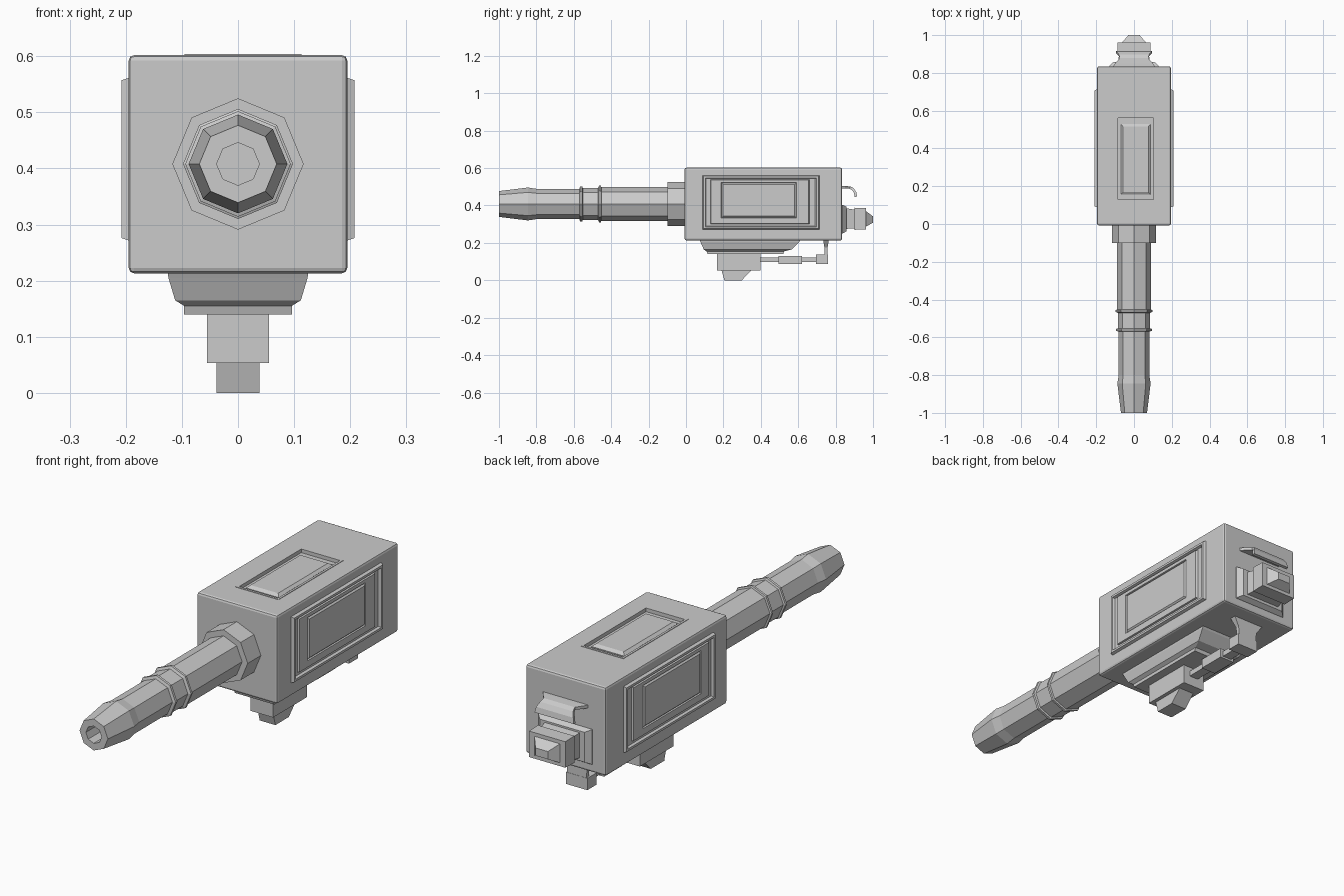
import bpy, bmesh, math


def loft(name, rings):
    """Skin a list of equal-length rings and cap both ends."""
    bm = bmesh.new()
    vs = [[bm.verts.new(p) for p in r] for r in rings]
    n = len(rings[0])
    for a, b in zip(vs, vs[1:]):
        for i in range(n):
            j = (i + 1) % n
            bm.faces.new((a[i], a[j], b[j], b[i]))
    bm.faces.new(vs[0])
    bm.faces.new(vs[-1])
    bmesh.ops.recalc_face_normals(bm, faces=bm.faces)
    me = bpy.data.meshes.new(name)
    bm.to_mesh(me)
    bm.free()
    ob = bpy.data.objects.new(name, me)
    bpy.context.collection.objects.link(ob)
    return ob


def stack(name, axis, levels):
    """Rectangles (position, u0, u1, v0, v1) stacked along an axis."""
    rings = []
    for d, u0, u1, v0, v1 in levels:
        ring = []
        for u, v in ((u0, v0), (u1, v0), (u1, v1), (u0, v1)):
            ring.append({'x': (d, u, v), 'y': (u, d, v), 'z': (u, v, d)}[axis])
        rings.append(ring)
    return loft(name, rings)


def box(name, hx, y0, y1, z0, z1):
    return stack(name, 'z', [(z0, -hx, hx, y0, y1), (z1, -hx, hx, y0, y1)])


def cut(ob, cutter):
    m = ob.modifiers.new("Cut", 'BOOLEAN')
    m.operation = 'DIFFERENCE'
    m.solver = 'EXACT'
    m.object = cutter
    cutter.hide_render = True
    cutter.hide_set(True)


# Main housing with softened edges and a recess in the top
body = box("housing", 0.195, -0.008, 0.835, 0.213, 0.602)
bev = body.modifiers.new("Bevel", 'BEVEL')
bev.width = 0.01
bev.segments = 2
cut(body, stack("top_recess_cutter", 'z', [
    (0.588, -0.085, 0.103, 0.13, 0.56), (0.65, -0.085, 0.103, 0.13, 0.56)]))

# Top cover: thin rim and a raised inner panel
stack("top_panel", 'z', [
    (0.58, -0.07, 0.088, 0.155, 0.53), (0.592, -0.07, 0.088, 0.155, 0.53),
    (0.602, -0.058, 0.076, 0.17, 0.515)])
for x0, x1, y0, y1 in ((-0.095, -0.085, 0.12, 0.57), (0.103, 0.113, 0.12, 0.57),
                       (-0.085, 0.103, 0.12, 0.13), (-0.085, 0.103, 0.56, 0.57)):
    stack("top_rim", 'z', [(0.595, x0, x1, y0, y1), (0.604, x0, x1, y0, y1)])

# Side panels: raised frame, sunken band, raised centre
for side, s in (("right", 1), ("left", -1)):
    stack(side + "_side_panel", 'x', [
        (s * 0.19, 0.087, 0.715, 0.270, 0.563),
        (s * 0.208, 0.093, 0.708, 0.276, 0.557),
        (s * 0.208, 0.103, 0.698, 0.286, 0.547),
        (s * 0.197, 0.108, 0.690, 0.290, 0.543),
        (s * 0.197, 0.132, 0.660, 0.302, 0.545 - 0.006),
        (s * 0.205, 0.134, 0.656, 0.304, 0.537),
        (s * 0.205, 0.188, 0.592, 0.333, 0.522),
        (s * 0.199, 0.190, 0.590, 0.335, 0.520),
        (s * 0.207, 0.199, 0.580, 0.343, 0.512)])

# Eight-sided barrel with collar, two rings, flared muzzle and bore
profile = [(0.02, 0.117), (-0.10, 0.117), (-0.10, 0.090), (-0.453, 0.090),
           (-0.455, 0.098), (-0.465, 0.098), (-0.470, 0.086), (-0.552, 0.086),
           (-0.555, 0.094), (-0.566, 0.094), (-0.570, 0.081), (-0.80, 0.081),
           (-0.845, 0.088), (-1.0, 0.069), (-1.0, 0.038), (-0.88, 0.038)]
loft("barrel", [[(r * math.cos(i * math.pi / 4), y, 0.408 + r * math.sin(i * math.pi / 4))
                 for i in range(8)] for y, r in profile])

# Underside mount, feed block and tapered foot
stack("mount", 'z', [
    (0.22, -0.126, 0.126, 0.07, 0.615), (0.205, -0.124, 0.124, 0.077, 0.605),
    (0.165, -0.112, 0.112, 0.095, 0.565), (0.155, -0.096, 0.096, 0.11, 0.525),
    (0.14, -0.096, 0.096, 0.115, 0.52)])
box("feed_block", 0.055, 0.165, 0.398, 0.053, 0.15)
stack("foot", 'z', [(0.06, -0.038, 0.038, 0.19, 0.352), (0.053, -0.038, 0.038, 0.19, 0.35),
                    (0.0, -0.038, 0.038, 0.205, 0.298)])

# Rod linkage running to the rear strut
box("rod", 0.022, 0.39, 0.70, 0.097, 0.121)
box("rod_sleeve", 0.036, 0.495, 0.62, 0.088, 0.131)
box("rod_end", 0.052, 0.695, 0.758, 0.086, 0.138)
stack("rear_strut", 'z', [(0.13, -0.045, 0.045, 0.740, 0.757),
                          (0.175, -0.05, 0.05, 0.740, 0.757),
                          (0.22, -0.08, 0.08, 0.733, 0.764)])

# Rear connector block
stack("rear_connector", 'y', [
    (0.82, -0.13, 0.13, 0.248, 0.405), (0.838, -0.13, 0.13, 0.250, 0.403),
    (0.858, -0.108, 0.108, 0.262, 0.393), (0.858, -0.085, 0.085, 0.275, 0.385),
    (0.90, -0.078, 0.078, 0.278, 0.378), (0.90, -0.088, 0.088, 0.270, 0.388),
    (0.962, -0.088, 0.088, 0.272, 0.386), (0.962, -0.062, 0.062, 0.287, 0.370),
    (1.0, -0.03, 0.03, 0.308, 0.342)])

# Bent rear handle plate (y, z, half width)
path = [(0.825, 0.505, 0.115), (0.85, 0.504, 0.10), (0.878, 0.502, 0.075),
        (0.897, 0.492, 0.08), (0.910, 0.472, 0.09), (0.915, 0.448, 0.095)]
rings = []
for i, (y, z, w) in enumerate(path):
    a, b = path[max(i - 1, 0)], path[min(i + 1, len(path) - 1)]
    ang = math.atan2(b[1] - a[1], b[0] - a[0])
    y2, z2 = y + 0.013 * math.sin(ang), z - 0.013 * math.cos(ang)
    rings.append([(-w, y, z), (w, y, z), (w, y2, z2), (-w, y2, z2)])
loft("rear_handle", rings)
